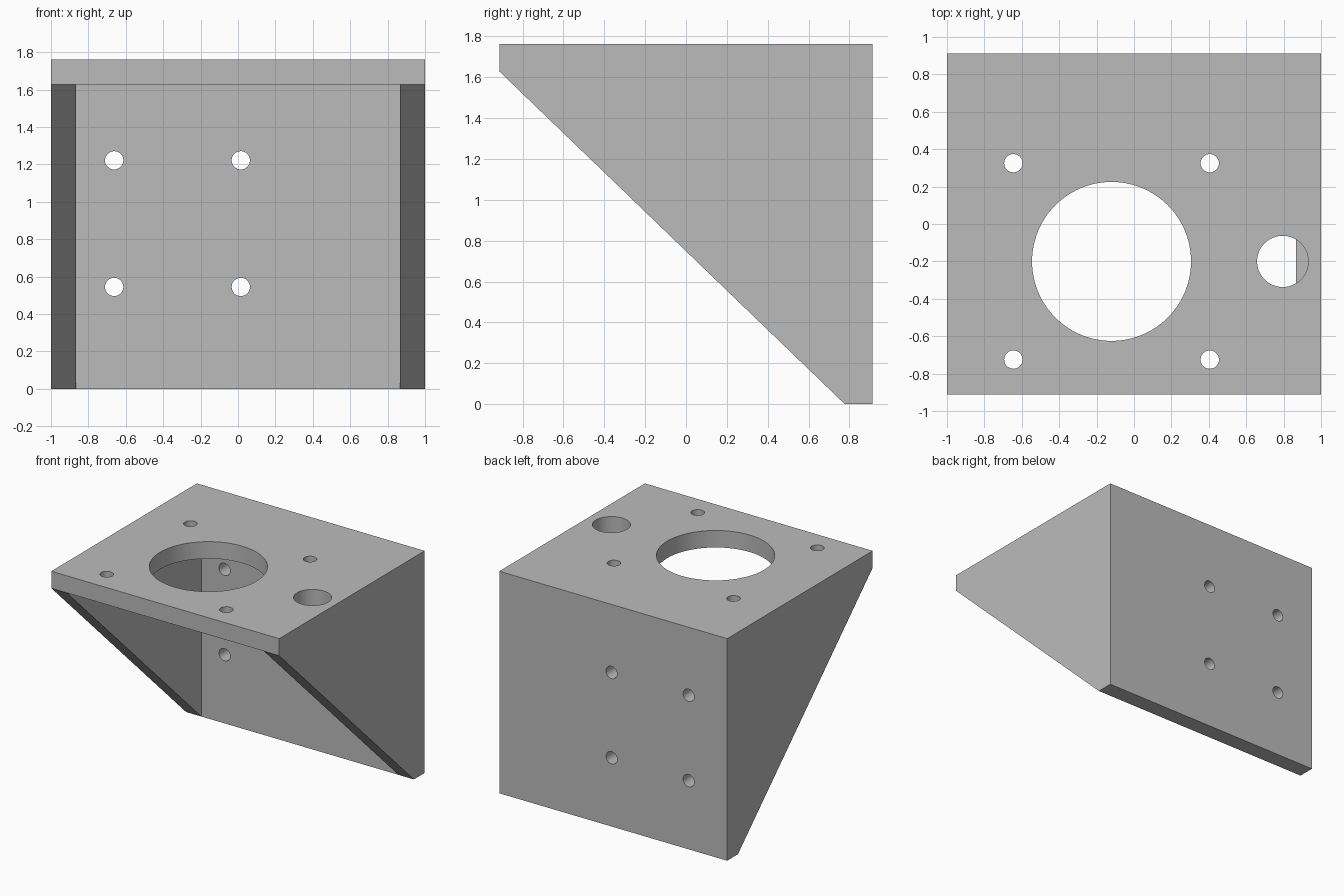
import bpy, bmesh
from mathutils import Matrix, Vector

cube = bpy.data.objects.get("Cube")
if cube:
    bpy.data.objects.remove(cube, do_unlink=True)

W, D, H, T = 1.0, 0.912, 1.762, 0.135   # half width, half depth, height, wall thickness

steel = bpy.data.materials.new("plain grey")
steel.use_nodes = True
grey = (0.5, 0.5, 0.5, 1)
steel.diffuse_color = grey
steel.node_tree.nodes["Principled BSDF"].inputs["Base Color"].default_value = grey


def finish(name, bm):
    bmesh.ops.recalc_face_normals(bm, faces=bm.faces)
    mesh = bpy.data.meshes.new(name)
    bm.to_mesh(mesh)
    bm.free()
    mesh.materials.append(steel)
    obj = bpy.data.objects.new(name, mesh)
    bpy.context.collection.objects.link(obj)
    return obj


def prism(name, profile, half_width):
    """Extrude a side profile of (y, z) points across x."""
    bm = bmesh.new()
    face = bm.faces.new([bm.verts.new((-half_width, y, z)) for y, z in profile])
    ext = bmesh.ops.extrude_face_region(bm, geom=[face])["geom"]
    verts = [v for v in ext if isinstance(v, bmesh.types.BMVert)]
    bmesh.ops.translate(bm, vec=(2 * half_width, 0, 0), verts=verts)
    return finish(name, bm)


def drill(name, centre, radius, axis, depth, sides=48):
    """Round cutter centred on a plate, pointing along axis."""
    bm = bmesh.new()
    turn = Vector((0, 0, 1)).rotation_difference(Vector(axis)).to_matrix().to_4x4()
    bmesh.ops.create_cone(bm, cap_ends=True, segments=sides, radius1=radius,
                          radius2=radius, depth=depth,
                          matrix=Matrix.Translation(centre) @ turn)
    return finish(name, bm)


# Outer wedge: top plate, back plate and sloped side gussets in one solid
bracket = prism("bracket", [(D, 0), (D, H), (-D, H), (-D, H - T), (D - T, 0)], W)

# Open space between the gussets
cutters = [prism("cavity", [(D - T, -1), (D - T, H - T), (-2, H - T), (-2, -1)], W - T)]

# Top plate: large bore, four bolt holes around it, cable hole above the left gusset
UP, BACK = (0, 0, 1), (0, 1, 0)
bore_x, bore_y, top_z = -0.12, -0.2, H
cutters.append(drill("bore", (bore_x, bore_y, top_z), 0.425, UP, 2 * T + 0.002, 96))
cutters.append(drill("cable_hole", (0.795, bore_y, top_z), 0.137, UP, 2 * T))
for sx in (-1, 1):
    for sy in (-1, 1):
        cutters.append(drill("top_bolt_hole", (bore_x + sx * 0.525, bore_y + sy * 0.525, top_z),
                             0.049, UP, 2 * T + 0.002, 32))

# Back plate: four mounting holes
for x in (-0.662, 0.015):
    for z in (0.545, 1.222):
        cutters.append(drill("mounting_hole", (x, D, z), 0.049, BACK, 2 * T + 0.002, 32))

# Cut everything, bake the result and drop the cutters
for cutter in cutters:
    cutter.hide_render = True
    mod = bracket.modifiers.new(cutter.name, "BOOLEAN")
    mod.operation = "DIFFERENCE"
    mod.solver = "EXACT"
    mod.object = cutter
bpy.context.view_layer.update()
baked = bpy.data.meshes.new_from_object(
    bracket.evaluated_get(bpy.context.evaluated_depsgraph_get()))
bracket.modifiers.clear()
bracket.data = baked
for cutter in cutters:
    bpy.data.objects.remove(cutter, do_unlink=True)

# Smooth bores, crisp plate edges
bpy.ops.object.select_all(action="DESELECT")
bracket.select_set(True)
bpy.context.view_layer.objects.active = bracket
bpy.ops.object.shade_smooth_by_angle(angle=0.6)
